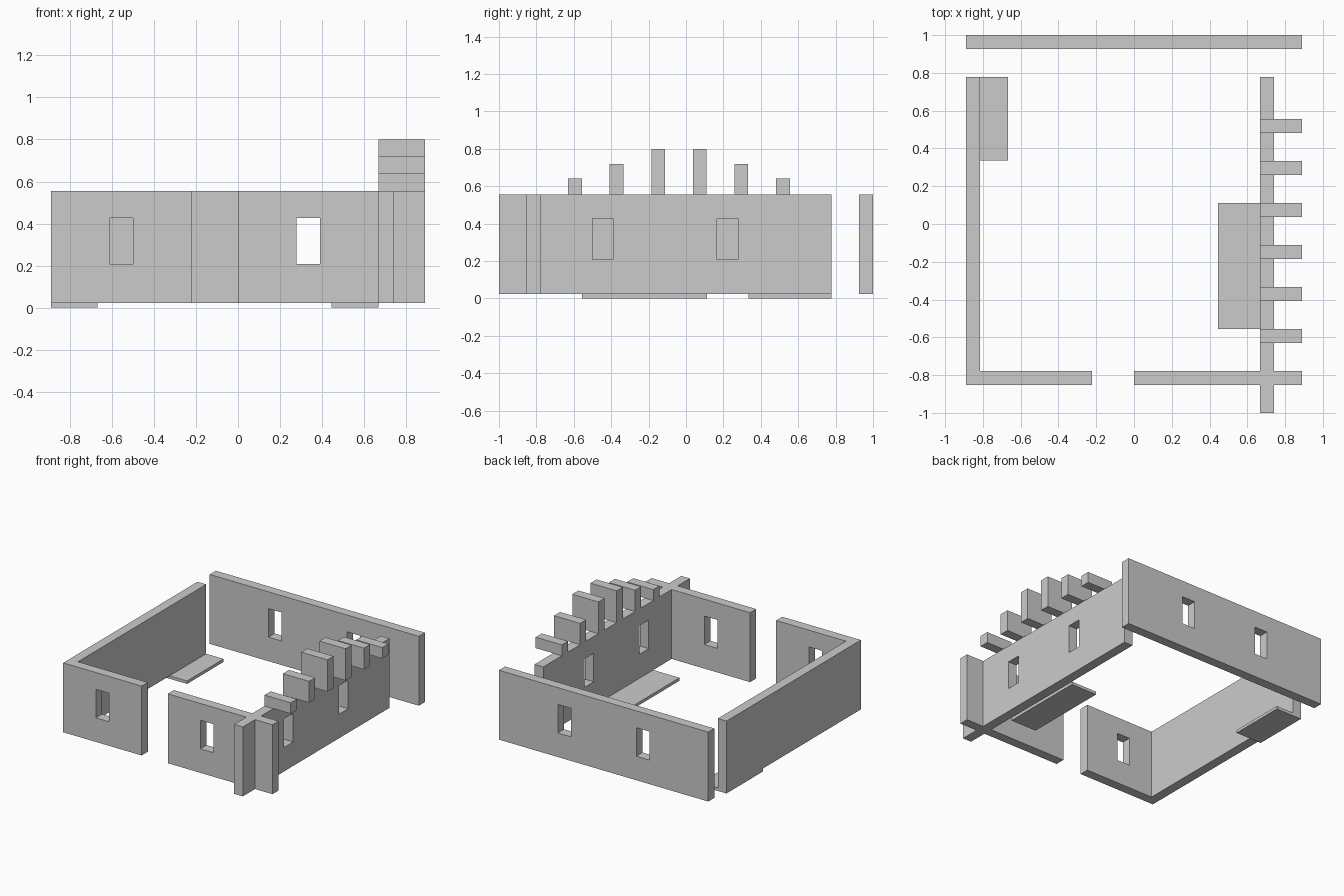
import bpy, bmesh

if "Cube" in bpy.data.objects:
    bpy.data.objects.remove(bpy.data.objects["Cube"])

Z0, Z1 = 0.023, 0.556       # wall bottom / top
WIN_Z = (0.208, 0.427)      # window sill / head


def prism(name, plan, z0, z1):
    """Extrude a counter-clockwise plan outline from z0 to z1."""
    bm = bmesh.new()
    base = bm.faces.new([bm.verts.new((x, y, z0)) for x, y in plan])
    ext = bmesh.ops.extrude_face_region(bm, geom=[base], use_keep_orig=True)
    verts = [v for v in ext["geom"] if isinstance(v, bmesh.types.BMVert)]
    bmesh.ops.translate(bm, vec=(0, 0, z1 - z0), verts=verts)
    bmesh.ops.recalc_face_normals(bm, faces=bm.faces)
    mesh = bpy.data.meshes.new(name)
    bm.to_mesh(mesh)
    bm.free()
    obj = bpy.data.objects.new(name, mesh)
    bpy.context.collection.objects.link(obj)
    return obj


def box(name, x0, x1, y0, y1, z0, z1):
    return prism(name, [(x0, y0), (x1, y0), (x1, y1), (x0, y1)], z0, z1)


def cut_windows(wall, rects):
    """Cut a window through the wall for each plan rectangle."""
    for x0, x1, y0, y1 in rects:
        cutter = box("window_cutter", x0, x1, y0, y1, *WIN_Z)
        cutter.hide_render = True
        mod = wall.modifiers.new("window", "BOOLEAN")
        mod.operation, mod.solver, mod.object = "DIFFERENCE", "EXACT", cutter
        bpy.context.view_layer.objects.active = wall
        bpy.ops.object.modifier_apply(modifier=mod.name)
        bpy.data.objects.remove(cutter)


# Free-standing back wall with two windows
back = box("back_wall", -0.889, 0.889, 0.926, 1.0, Z0, Z1)
cut_windows(back, [(-0.389, -0.278, 0.9, 1.05), (0.278, 0.389, 0.9, 1.05)])

# L-shaped left wall and front left wall
left = prism("left_corner_wall", [
    (-0.889, -0.852), (-0.222, -0.852), (-0.222, -0.778),
    (-0.815, -0.778), (-0.815, 0.778), (-0.889, 0.778)], Z0, Z1)
cut_windows(left, [(-0.611, -0.5, -0.9, -0.7)])

# Cross-shaped right wall and front right wall
right = prism("right_cross_wall", [
    (0, -0.852), (0.667, -0.852), (0.667, -1), (0.741, -1),
    (0.741, -0.852), (0.889, -0.852), (0.889, -0.778), (0.741, -0.778),
    (0.741, 0.778), (0.667, 0.778), (0.667, -0.778), (0, -0.778)], Z0, Z1)
cut_windows(right, [(0.278, 0.389, -0.9, -0.7),
                    (0.6, 0.8, -0.5, -0.389), (0.6, 0.8, 0.167, 0.278)])

# Stepped fins on top of the right wall
for i, top in enumerate((0.64, 0.72, 0.80, 0.80, 0.72, 0.64)):
    y = -0.63 + i * 0.2222
    box(f"roof_fin_{i + 1}", 0.667, 0.889, y, y + 0.074, Z1, top)

# Thin floor slabs below the wall bases
box("left_floor_slab", -0.889, -0.667, 0.335, 0.778, 0, Z0)
box("right_floor_slab", 0.444, 0.667, -0.555, 0.111, 0, Z0)
